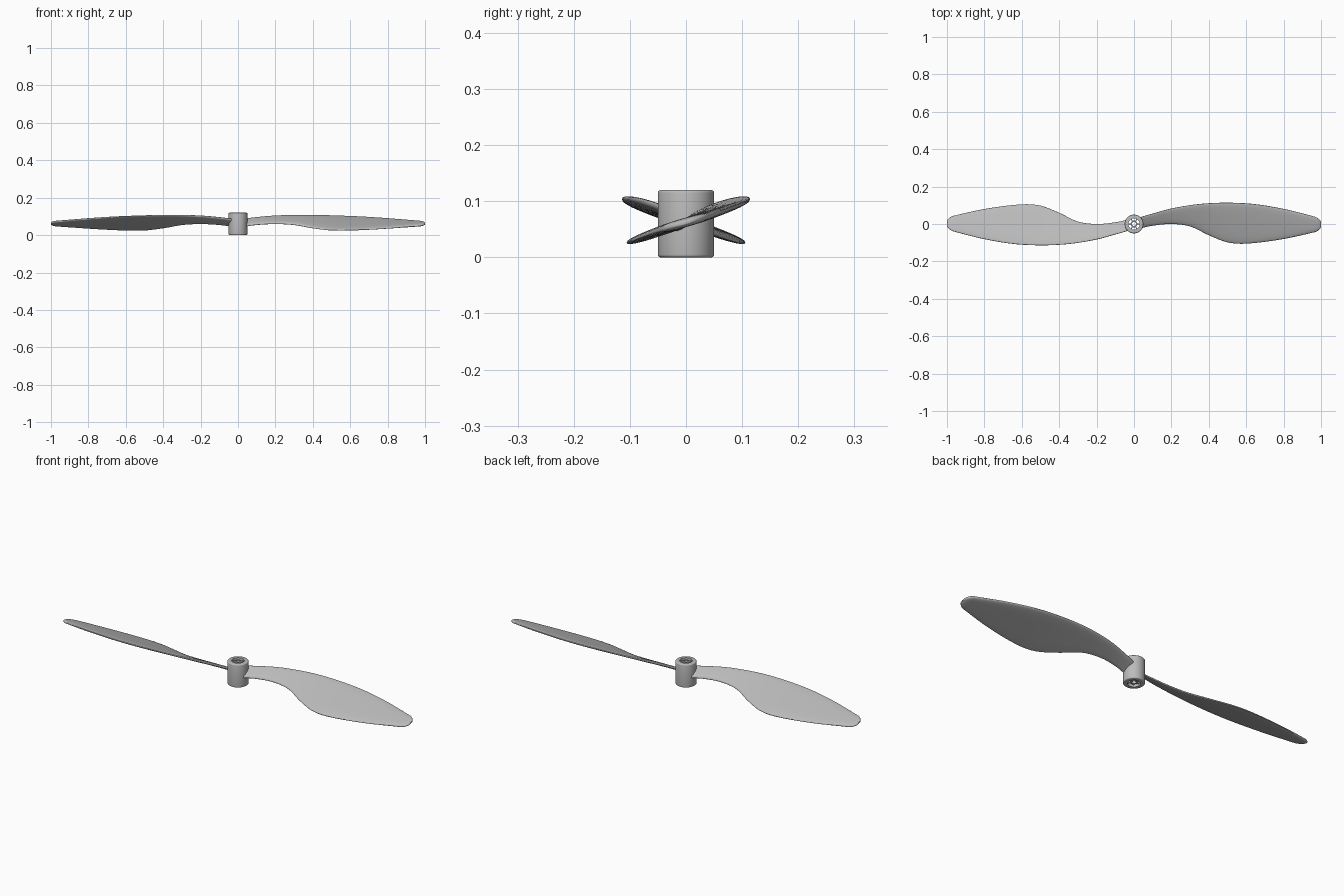
import bpy, bmesh, math
from mathutils import Vector

cube = bpy.data.objects.get("Cube")
if cube:
    bpy.data.objects.remove(cube, do_unlink=True)

grey = bpy.data.materials.new("grey plastic")
grey.use_nodes = True
colour = (0.5, 0.5, 0.5, 1)
grey.diffuse_color = colour
grey.node_tree.nodes["Principled BSDF"].inputs["Base Color"].default_value = colour


def finish(bm, name, angle):
    bmesh.ops.recalc_face_normals(bm, faces=bm.faces)
    mesh = bpy.data.meshes.new(name)
    bm.to_mesh(mesh)
    bm.free()
    mesh.materials.append(grey)
    ob = bpy.data.objects.new(name, mesh)
    bpy.context.collection.objects.link(ob)
    bpy.ops.object.select_all(action='DESELECT')
    ob.select_set(True)
    bpy.context.view_layer.objects.active = ob
    bpy.ops.object.shade_smooth_by_angle(angle=math.radians(angle))
    return ob


def smooth_curve(points, x):
    """Smooth interpolation through (x, value) points."""
    n = len(points)
    i = 0
    while i < n - 2 and x > points[i + 1][0]:
        i += 1

    def slope(k):
        a, b = points[max(k - 1, 0)], points[min(k + 1, n - 1)]
        return (b[1] - a[1]) / (b[0] - a[0])
    (x0, v0), (x1, v1) = points[i], points[i + 1]
    h = x1 - x0
    t = min(max((x - x0) / h, 0), 1)
    a, b = v0, v1
    return (a * (2*t**3 - 3*t*t + 1) + b * (3*t*t - 2*t**3)
            + h * slope(i) * (t**3 - 2*t*t + t) + h * slope(i + 1) * (t**3 - t*t))


# Blade outline and pitch along the span
leading = [(0.03, 0.036), (0.1, 0.056), (0.2, 0.083), (0.35, 0.107), (0.5, 0.114),
           (0.65, 0.106), (0.8, 0.081), (0.9, 0.057), (1, 0.03)]
trailing = [(0.03, -0.024), (0.1, -0.009), (0.2, 0), (0.3, -0.013), (0.4, -0.06),
            (0.5, -0.098), (0.6, -0.105), (0.8, -0.08), (1, -0.036)]
pitch = [(0.03, 0.6), (0.2, 0.47), (0.5, 0.36), (0.8, 0.31), (1, 0.27)]


def blade(name, side):
    bm = bmesh.new()
    tip, steps, around = 0.035, 48, 32
    stations = [0.03 + (1 - tip - 0.03) * i / steps for i in range(steps + 1)]
    stations += [1 - tip + tip * math.sin(a * math.pi / 20) for a in range(1, 11)]
    rings = []
    for x in stations:
        # The tip closes with a rounded end
        u = max(0, (x - 1 + tip) / tip)
        close = math.sqrt(max(0, 1 - u * u))
        lo, hi = smooth_curve(trailing, x), smooth_curve(leading, x)
        mid, half = (lo + hi) / 2, (hi - lo) / 2
        half *= 0.25 + 0.75 * close
        thick = 0.0085 * (0.3 + 0.7 * close)
        ring = []
        for k in range(around):
            a = 2 * math.pi * k / around
            c, s = math.cos(a), math.sin(a)
            y = mid + half * math.copysign(abs(c) ** 0.65, c)
            z = 0.0625 + smooth_curve(pitch, x) * y
            z += thick * math.copysign(abs(s) ** 0.7, s)
            ring.append(bm.verts.new((side * x, side * y, z)))
        rings.append(ring)
    for r, q in zip(rings, rings[1:]):
        for k in range(around):
            j = (k + 1) % around
            bm.faces.new((r[k], r[j], q[j], q[k]))
    bm.faces.new(rings[0])
    bm.faces.new(rings[-1])
    return finish(bm, name, 50)


def lathe(name, profile, sides):
    """Closed ring turned around the z axis."""
    bm = bmesh.new()
    rings = []
    for k in range(sides):
        a = 2 * math.pi * k / sides
        rings.append([bm.verts.new((r * math.cos(a), r * math.sin(a), z)) for r, z in profile])
    for k in range(sides):
        r, q = rings[k], rings[(k + 1) % sides]
        for i in range(len(profile)):
            j = (i + 1) % len(profile)
            bm.faces.new((r[i], r[j], q[j], q[i]))
    return finish(bm, name, 40)


blade("left_blade", 1)
blade("right_blade", -1)

# Hollow hub with softened rims
rim = 0.005
outer = [(0.045 + rim * math.sin(a * math.pi / 8), rim - rim * math.cos(a * math.pi / 8))
         for a in range(5)]
hub_profile = [(0.03, 0)] + outer + [(r, 0.12 - z) for r, z in reversed(outer)] + [(0.03, 0.12)]
lathe("hub", hub_profile, 64)

# Shaft sleeve inside the hub, held by short ribs
lathe("shaft_sleeve", [(0.011, 0.006), (0.018, 0.006), (0.018, 0.114), (0.011, 0.114)], 40)
bm = bmesh.new()
for k in range(6):
    a = k * math.pi / 3
    box = bmesh.ops.create_cube(bm, size=1)["verts"]
    for v in box:
        p = Vector((0.0245 + v.co.x * 0.017, v.co.y * 0.005, 0.06 + v.co.z * 0.104))
        v.co = (p.x * math.cos(a) - p.y * math.sin(a), p.x * math.sin(a) + p.y * math.cos(a), p.z)
finish(bm, "hub_ribs", 30)
